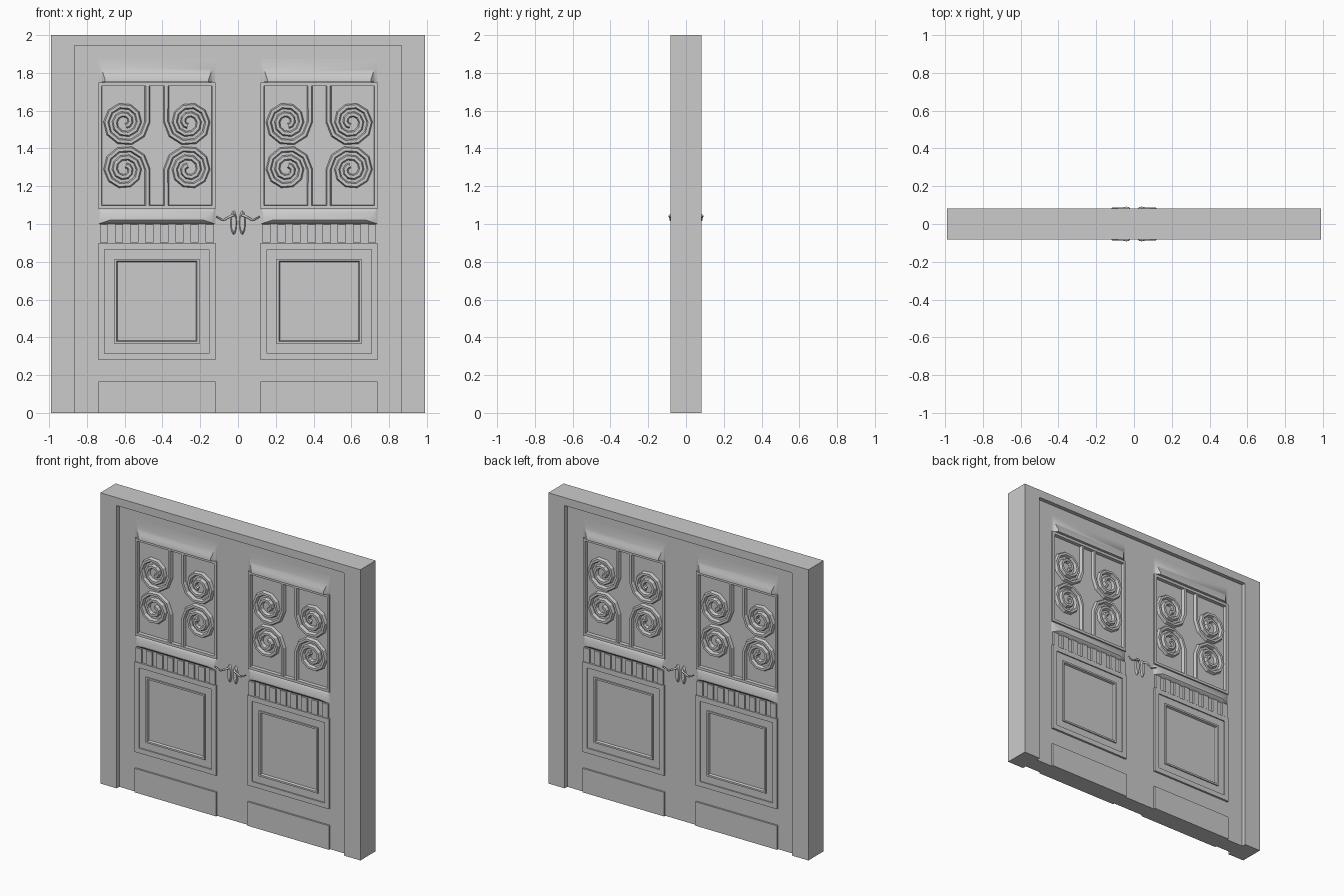
import bpy, bmesh, math
from mathutils import Vector

cube = bpy.data.objects.get("Cube")
if cube:
    bpy.data.objects.remove(cube, do_unlink=True)

FACE = -0.055            # front plane of the door leaf
X0, X1 = 0.12, 0.74      # sides of a panel column
MID_X, MID_Z = 0.43, 1.415


def finish(name, bm, mirror=(True, True), smooth=None, fix=False):
    """Turn a bmesh into a named object, mirrored across x and/or y."""
    if fix:
        bmesh.ops.recalc_face_normals(bm, faces=bm.faces)
    mesh = bpy.data.meshes.new(name)
    bm.to_mesh(mesh)
    bm.free()
    obj = bpy.data.objects.new(name, mesh)
    bpy.context.collection.objects.link(obj)
    dress(obj, mirror, smooth)
    return obj


def dress(obj, mirror, smooth):
    if smooth:
        bpy.ops.object.select_all(action='DESELECT')
        obj.select_set(True)
        bpy.context.view_layer.objects.active = obj
        bpy.ops.object.shade_smooth_by_angle(angle=math.radians(smooth))
    if any(mirror):
        mod = obj.modifiers.new("Mirror", 'MIRROR')
        mod.use_axis = (mirror[0], mirror[1], False)
        mod.use_mirror_merge = False


def add_box(bm, x0, x1, y0, y1, z0, z1):
    verts = bmesh.ops.create_cube(bm, size=1)["verts"]
    for v in verts:
        v.co = ((x0 + x1) / 2 + v.co.x * (x1 - x0),
                (y0 + y1) / 2 + v.co.y * (y1 - y0),
                (z0 + z1) / 2 + v.co.z * (z1 - z0))


def nested_panel(name, loops, smooth=None):
    """Concentric rectangles (x0, x1, z0, z1, y) joined into a moulded face."""
    bm = bmesh.new()
    rings = [[bm.verts.new((x, y, z)) for x, z in
              ((x0, z0), (x1, z0), (x1, z1), (x0, z1))]
             for x0, x1, z0, z1, y in loops]
    for a, b in zip(rings, rings[1:]):
        for i in range(4):
            j = (i + 1) % 4
            bm.faces.new((a[i], a[j], b[j], b[i]))
    bm.faces.new(rings[-1])
    return finish(name, bm, smooth=smooth)


def inset_loops(z0, z1, steps):
    return [(X0 + d, X1 - d, z0 + d, z1 - d, FACE - out) for d, out in steps]


# Surrounding frame: an arch-shaped profile with depth
bm = bmesh.new()
profile = [(-0.99, 0), (-0.865, 0), (-0.865, 1.945), (0.865, 1.945),
           (0.865, 0), (0.99, 0), (0.99, 2), (-0.99, 2)]
face = bm.faces.new([bm.verts.new((x, -0.083, z)) for x, z in profile])
grown = bmesh.ops.extrude_face_region(bm, geom=[face])["geom"]
bmesh.ops.translate(bm, vec=(0, 0.166, 0),
                    verts=[g for g in grown if isinstance(g, bmesh.types.BMVert)])
finish("door_frame", bm, mirror=(False, False), fix=True)

# Door leaf: stiles and rails around the panel openings
bm = bmesh.new()
add_box(bm, -X0, X0, FACE, -FACE, 0, 1.945)
finish("centre_stile", bm, mirror=(False, False))
bm = bmesh.new()
add_box(bm, X1, 0.865, FACE, -FACE, 0, 1.945)
for z0, z1 in ((0, 0.28), (0.9, 1.08), (1.75, 1.945)):
    add_box(bm, X0, X1, FACE, -FACE, z0, z1)
finish("stiles_and_rails", bm, mirror=(True, False))

# Kick plates
bm = bmesh.new()
add_box(bm, X0, X1, FACE - 0.012, FACE, 0, 0.165)
finish("kick_plate", bm)

# Lower panels with stepped moulding
nested_panel("lower_panel", inset_loops(0.28, 0.9, [
    (0, 0), (0, 0.014), (0.034, 0.014), (0.034, 0.006), (0.085, 0.006),
    (0.085, 0.014), (0.097, 0.014), (0.102, 0)]))

# Upper panels, recessed behind a slim rim
nested_panel("upper_panel", inset_loops(1.08, 1.75, [
    (0, 0), (0, 0.01), (0.018, 0.01), (0.02, -0.012)]))

# Hood above the upper panel: a hollow curve running out to its lower lip
hood = [(X0, X1, 1.75, 1.875, FACE)]
for i in range(7):
    t = i / 6
    a = t * math.pi / 2
    d = 0.035 * (1 - t)
    out = 0.025 * (1 - math.sin(a)) if i else 0.025
    hood.append((X0 + d, X1 - d, 1.752, 1.768 + 0.107 * t, FACE - out))
hood = [hood[0]] + hood[1:-1][::-1]
nested_panel("hood", hood, smooth=40)

# Sill between upper panel and tooth band
nested_panel("sill", [
    (X0, X1, 1.0, 1.078, FACE),
    (X0 + 0.02, X1 - 0.02, 1.007, 1.062, FACE - 0.011),
    (X0 + 0.06, X1 - 0.06, 1.02, 1.035, FACE - 0.022)], smooth=35)

# Row of tooth blocks
bm = bmesh.new()
count, pitch = 8, 0.08
for i in range(count):
    cx = MID_X + (i - (count - 1) / 2) * pitch
    add_box(bm, cx - 0.022, cx + 0.022, FACE - 0.012, FACE, 0.902, 0.998)
finish("tooth_band", bm)


# Scrollwork: a straight stem winding into a spiral, four to a panel
def scroll_path():
    points = [Vector((0.05, 0.317))]
    per_turn = 10
    for i in range(int(per_turn * 2.3)):
        turns = i / per_turn
        a = math.pi + turns * math.tau
        r = 0.12 - 0.045 * turns
        points.append(Vector((0.17 + r * math.cos(a), 0.125 + r * math.sin(a))))
    return points


def add_scroll(bm, sx, sz):
    path = scroll_path()
    section = [(-0.015, 0.0), (-0.008, 0.02), (0.008, 0.02), (0.015, 0.0)]
    rings = []
    for i, p in enumerate(path):
        t = (path[min(i + 1, len(path) - 1)] - path[max(i - 1, 0)]).normalized()
        if i == 0:
            t = Vector((0, -1))
        n = Vector((-t.y, t.x))
        rings.append([bm.verts.new((MID_X + sx * (p.x + n.x * w),
                                    FACE + 0.012 - h,
                                    MID_Z + sz * (p.y + n.y * w)))
                      for w, h in section])
    for a, b in zip(rings, rings[1:]):
        for k in range(4):
            m = (k + 1) % 4
            bm.faces.new((a[k], a[m], b[m], b[k]))
    bm.faces.new(rings[0])
    bm.faces.new(rings[-1])


bm = bmesh.new()
for sx in (-1, 1):
    for sz in (-1, 1):
        add_scroll(bm, sx, sz)
finish("scrollwork", bm, fix=True)

# Handle plates: slim ovals
bm = bmesh.new()
bmesh.ops.create_cone(bm, cap_ends=True, segments=16,
                      radius1=1, radius2=0.75, depth=1)
for v in bm.verts:
    x, y, z = v.co
    v.co = (0.023 + x * 0.017, FACE - 0.006 - z * 0.012, 1.007 + y * 0.063)
finish("handle_plate", bm, smooth=40, fix=True)

# Handle levers: a wavy tapered rod
curve = bpy.data.curves.new("handle_lever", 'CURVE')
curve.dimensions = '3D'
curve.bevel_depth = 0.006
curve.bevel_resolution = 2
curve.resolution_u = 5
curve.use_fill_caps = True
spline = curve.splines.new('BEZIER')
rod = [(0.024, FACE, 1.045, 1.2), (0.03, -0.082, 1.045, 1.2),
       (0.055, -0.083, 1.033, 1), (0.078, -0.083, 1.022, 0.9),
       (0.098, -0.083, 1.03, 0.8), (0.116, -0.083, 1.04, 0.7)]
spline.bezier_points.add(len(rod) - 1)
for bp, (x, y, z, r) in zip(spline.bezier_points, rod):
    bp.co = (x, y, z)
    bp.radius = r
    bp.handle_left_type = bp.handle_right_type = 'AUTO'
lever = bpy.data.objects.new("handle_lever", curve)
bpy.context.collection.objects.link(lever)
bpy.ops.object.select_all(action='DESELECT')
lever.select_set(True)
bpy.context.view_layer.objects.active = lever
bpy.ops.object.convert(target='MESH')
dress(bpy.context.view_layer.objects.active, (True, True), 50)
